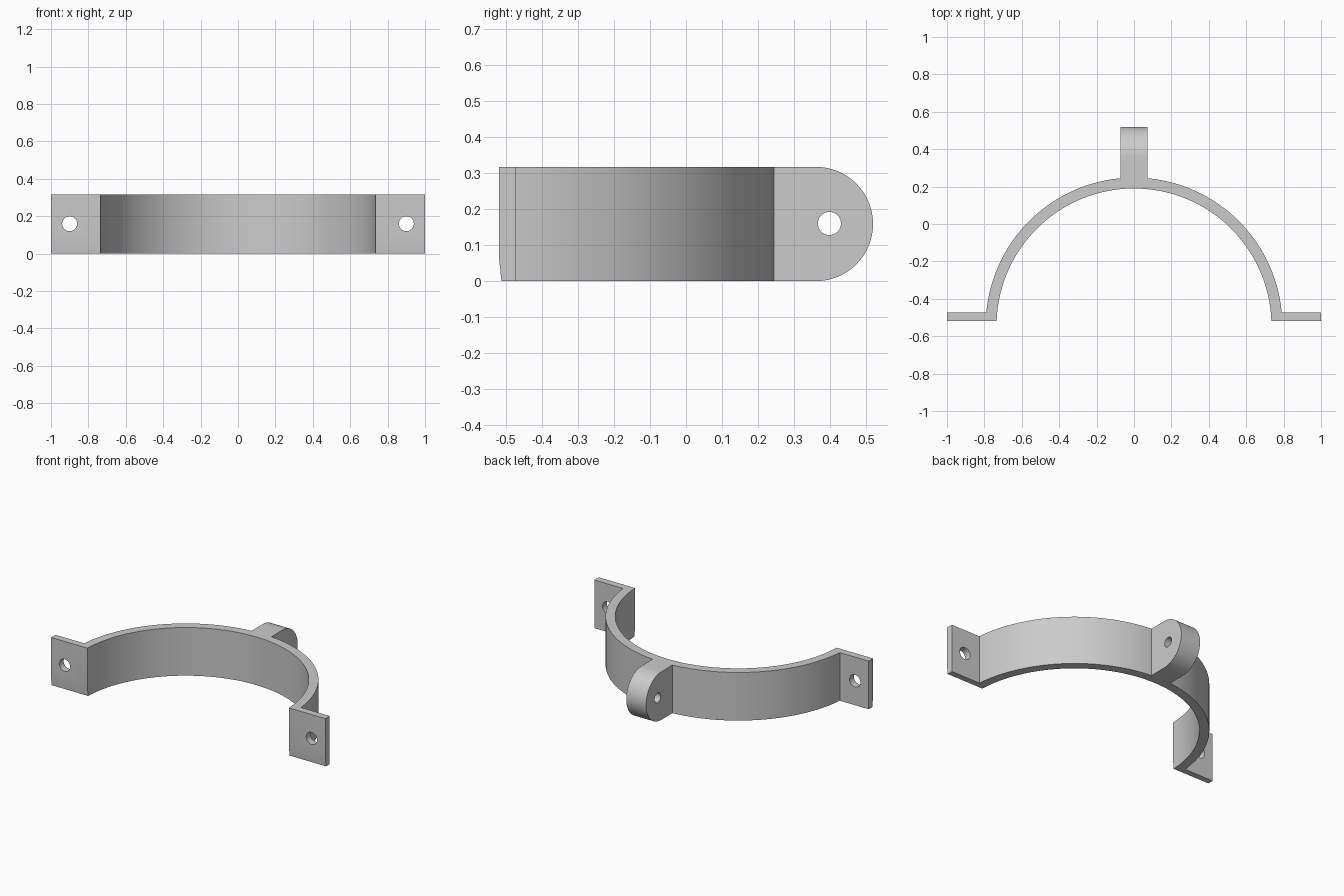
import bpy, bmesh
from math import sin, cos, pi, asin, radians
from mathutils import Matrix

if "Cube" in bpy.data.objects:
    bpy.data.objects.remove(bpy.data.objects["Cube"])

H = 0.317                      # height of the strap
CY = -0.545                    # arc centre in y
R_IN, R_OUT = 0.735, 0.793
FRONT, BACK = -0.519, -0.473   # flange faces


def prism(name, points, direction):
    """Extrude a closed outline along a direction vector."""
    bm = bmesh.new()
    face = bm.faces.new([bm.verts.new(p) for p in points])
    ext = bmesh.ops.extrude_face_region(bm, geom=[face])
    verts = [v for v in ext["geom"] if isinstance(v, bmesh.types.BMVert)]
    bmesh.ops.translate(bm, verts=verts, vec=direction)
    bmesh.ops.recalc_face_normals(bm, faces=bm.faces[:])
    return finish(name, bm)


def finish(name, bm):
    mesh = bpy.data.meshes.new(name)
    bm.to_mesh(mesh)
    bm.free()
    ob = bpy.data.objects.new(name, mesh)
    bpy.context.collection.objects.link(ob)
    return ob


def hole(name, loc, radius, axis):
    """Hidden cylinder used as a cutter."""
    bm = bmesh.new()
    rot = Matrix.Rotation(pi / 2, 4, axis)
    bmesh.ops.create_cone(bm, cap_ends=True, segments=32, radius1=radius,
                          radius2=radius, depth=0.3,
                          matrix=Matrix.Translation(loc) @ rot)
    ob = finish(name, bm)
    ob.hide_render = True
    ob.hide_set(True)
    return ob


def boolean(target, other, op):
    mod = target.modifiers.new(other.name, 'BOOLEAN')
    mod.object, mod.operation, mod.solver = other, op, 'EXACT'


def arc(radius, y_end, n=64):
    """Arc from the right end over the crown to the left end."""
    a = asin((y_end - CY) / radius)
    return [(radius * cos(a + (pi - 2 * a) * i / n),
             CY + radius * sin(a + (pi - 2 * a) * i / n), 0) for i in range(n + 1)]


# Half-ring strap with its two mounting flanges
outline = ([(1, FRONT, 0), (1, BACK, 0)] + arc(R_OUT, BACK)
           + [(-1, BACK, 0), (-1, FRONT, 0)] + arc(R_IN, FRONT)[::-1])
strap = prism("strap", outline, (0, 0, H))

# Slight relief along the lower front edge of the flanges
bm = bmesh.new()
bm.from_mesh(strap.data)
bmesh.ops.bisect_plane(bm, geom=bm.verts[:] + bm.edges[:] + bm.faces[:],
                       plane_co=(0, 0, 0.065), plane_no=(0, 0, 1))
for v in bm.verts:
    if v.co.z < 0.01 and v.co.y < FRONT + 0.001:
        v.co.y = -0.512
bm.to_mesh(strap.data)
bm.free()

# Rounded lug on the crown
r = H / 2
lug_profile = [(-0.072, 0.215, 0)] + [
    (-0.072, 0.519 - r + r * cos(t), r + r * sin(t))
    for t in (-pi / 2 + pi * i / 32 for i in range(33))] + [(-0.072, 0.215, H)]
lug = prism("lug", lug_profile, (0.144, 0, 0))
lug.hide_render = True
boolean(strap, lug, 'UNION')

# Bolt holes
for side, x in (("left", -0.9), ("right", 0.9)):
    boolean(strap, hole(side + "_flange_hole", (x, -0.5, 0.16), 0.04, 'X'), 'DIFFERENCE')
boolean(strap, hole("lug_hole", (0, 0.398, 0.16), 0.032, 'Y'), 'DIFFERENCE')

# Bake the modifiers, drop the helpers and shade
bpy.context.view_layer.update()
baked = bpy.data.meshes.new_from_object(
    strap.evaluated_get(bpy.context.evaluated_depsgraph_get()))
strap.modifiers.clear()
strap.data = baked
for ob in list(bpy.data.objects):
    if ob != strap:
        bpy.data.objects.remove(ob)
strap.name = "pipe_clamp_half"
bpy.context.view_layer.objects.active = strap
strap.select_set(True)
bpy.ops.object.shade_smooth_by_angle(angle=radians(30))
